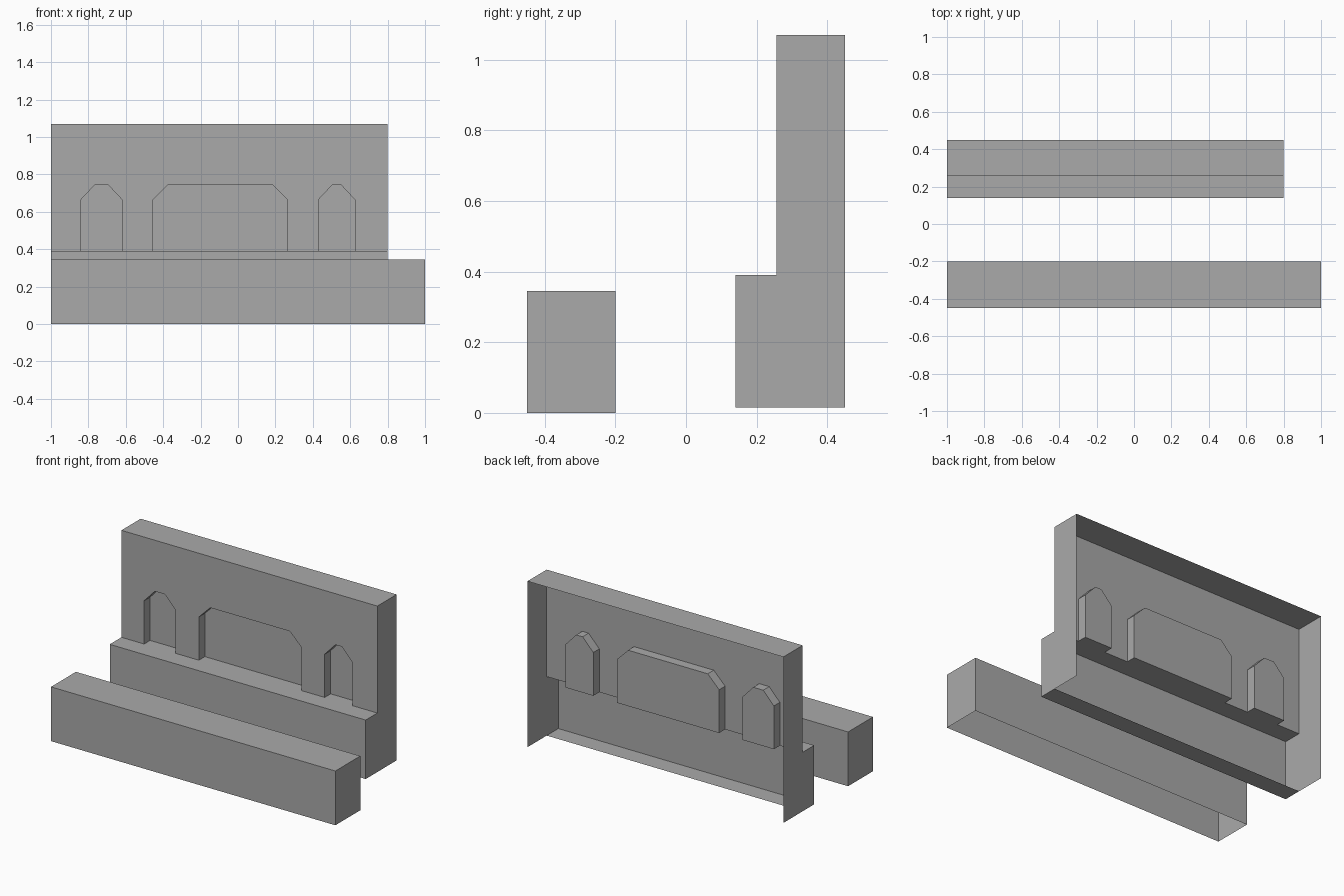
import bpy
import bmesh

cube = bpy.data.objects.get("Cube")
if cube:
    bpy.data.objects.remove(cube, do_unlink=True)

# Single plain grey
grey = bpy.data.materials.new("plain_grey")
grey.use_nodes = True
grey.diffuse_color = (0.4, 0.4, 0.4, 1)
grey.node_tree.nodes["Principled BSDF"].inputs["Base Color"].default_value = (0.4, 0.4, 0.4, 1)


def add_object(name, bm):
    bmesh.ops.remove_doubles(bm, verts=bm.verts, dist=0.0001)
    mesh = bpy.data.meshes.new(name)
    bm.to_mesh(mesh)
    bm.free()
    mesh.materials.append(grey)
    obj = bpy.data.objects.new(name, mesh)
    bpy.context.scene.collection.objects.link(obj)
    return obj


def add_face(bm, points):
    bm.faces.new([bm.verts.new(p) for p in points])


# Main dimensions
LEFT, RIGHT = -1.0, 0.8
BASE, LEDGE, SPRING, ARCH_TOP, TOP = 0.015, 0.39, 0.665, 0.745, 1.07
FRONT, WALL, RECESS, BACK = 0.14, 0.257, 0.317, 0.45


def arch(left, top_left, top_right, right):
    """Chamfered arch outline as (x, z), from left foot to right foot."""
    return [(left, LEDGE), (left, SPRING), (top_left, ARCH_TOP),
            (top_right, ARCH_TOP), (right, SPRING), (right, LEDGE)]


arches = [arch(-0.84, -0.765, -0.695, -0.62),
          arch(-0.455, -0.375, 0.185, 0.265),
          arch(0.43, 0.505, 0.55, 0.625)]

# Wall shell: stepped profile swept along x, open at the back
bm = bmesh.new()
profile = [(WALL, BASE), (FRONT, BASE), (FRONT, LEDGE),
           (WALL, LEDGE), (WALL, TOP), (BACK, TOP)]
for a, b in zip(profile, profile[1:]):
    if a == (WALL, LEDGE):
        continue  # pierced face is made below
    add_face(bm, [(LEFT, *a), (RIGHT, *a), (RIGHT, *b), (LEFT, *b)])

# Stepped end caps
cap = profile + [(BACK, BASE)]
add_face(bm, [(LEFT, *p) for p in cap])
add_face(bm, [(RIGHT, *p) for p in reversed(cap)])

# Wall front, notched by the arches
outline = [(LEFT, LEDGE)] + sum(arches, []) + [(RIGHT, LEDGE), (RIGHT, TOP), (LEFT, TOP)]
add_face(bm, [(x, WALL, z) for x, z in outline])

# Recess sides, floors and back panels
for pts in arches:
    for (ax, az), (bx, bz) in zip(pts, pts[1:] + pts[:1]):
        add_face(bm, [(ax, WALL, az), (ax, RECESS, az), (bx, RECESS, bz), (bx, WALL, bz)])
    add_face(bm, [(x, RECESS, z) for x, z in reversed(pts)])
add_object("arched_wall", bm)

# Low front block, open underneath
bm = bmesh.new()
bmesh.ops.create_cube(bm, size=1)
bottom = [f for f in bm.faces if f.normal.z < -0.5]
bmesh.ops.delete(bm, geom=bottom, context='FACES_ONLY')
for v in bm.verts:
    v.co = (v.co.x * 2, v.co.y * 0.25 - 0.325, (v.co.z + 0.5) * 0.345)
add_object("front_block", bm)
